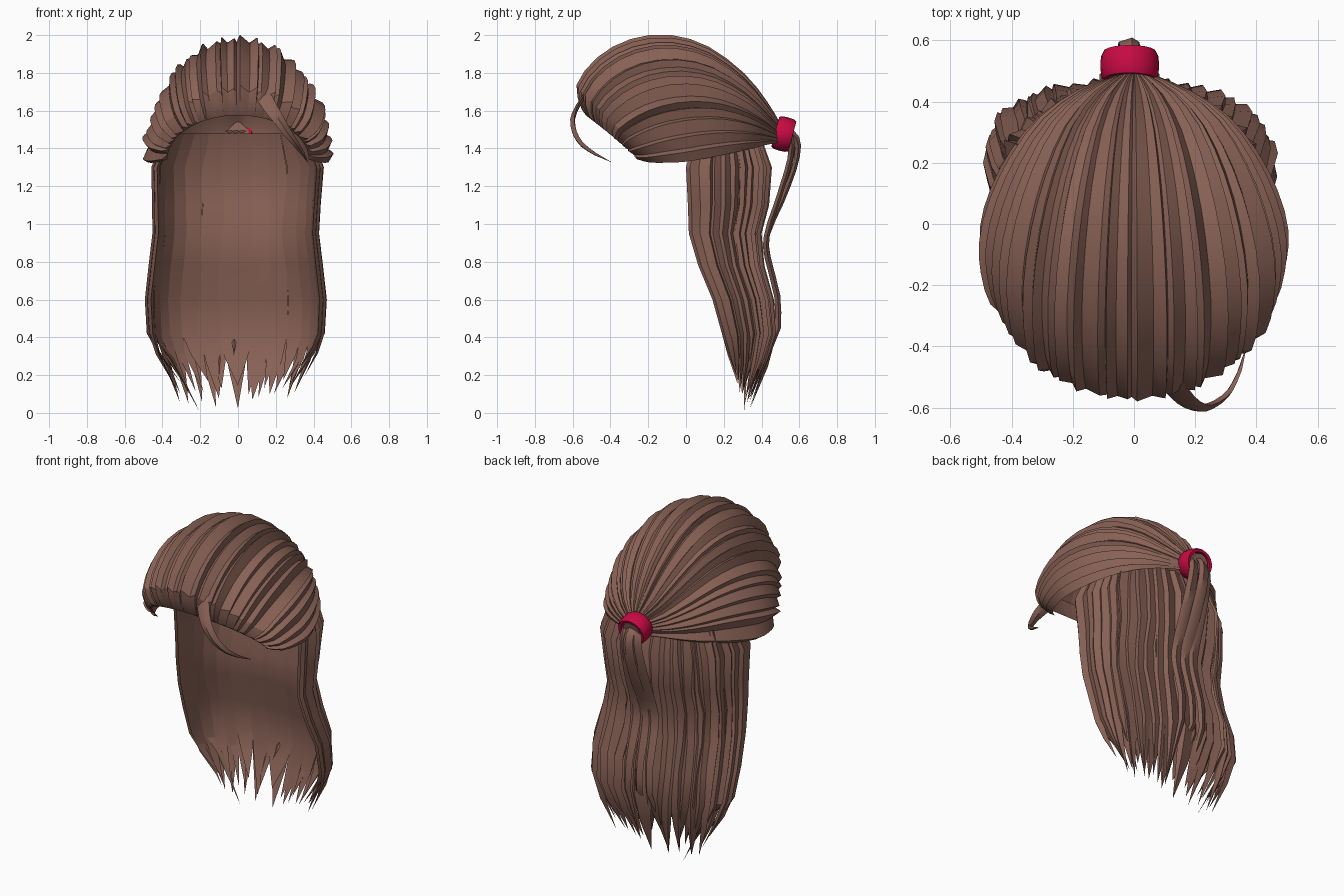
import bpy, bmesh, math, random
from mathutils import Vector as V, Matrix

if "Cube" in bpy.data.objects:
    bpy.data.objects.remove(bpy.data.objects["Cube"])

random.seed(11)


def material(name, rgb):
    m = bpy.data.materials.new(name)
    m.diffuse_color = (*rgb, 1)
    m.use_nodes = True
    m.node_tree.nodes["Principled BSDF"].inputs["Base Color"].default_value = m.diffuse_color
    return m


BROWN = material("brown hair", (0.25, 0.122, 0.093))
RED = material("red band", (0.56, 0.003, 0.055))


def finish(bm, name, mat, angle=28):
    bmesh.ops.recalc_face_normals(bm, faces=bm.faces)
    me = bpy.data.meshes.new(name)
    bm.to_mesh(me)
    bm.free()
    me.materials.append(mat)
    ob = bpy.data.objects.new(name, me)
    bpy.context.collection.objects.link(ob)
    bpy.ops.object.select_all(action='DESELECT')
    bpy.context.view_layer.objects.active = ob
    ob.select_set(True)
    bpy.ops.object.shade_smooth_by_angle(angle=math.radians(angle))
    return ob


def smooth_path(pts):
    """Insert one curved midpoint between neighbouring points."""
    p = [V(q) for q in pts]
    p = [2 * p[0] - p[1]] + p + [2 * p[-1] - p[-2]]
    out = []
    for i in range(1, len(p) - 2):
        out += [p[i], (9 * (p[i] + p[i + 1]) - p[i - 1] - p[i + 2]) / 16]
    return out + [p[-2]]


def lock(bm, rings, tip=None):
    """Closed wedge-shaped lock of hair; each ring is (left, raised, right)."""
    vs = [[bm.verts.new(p) for p in r] for r in rings]
    n = len(vs[0])
    for a, b in zip(vs, vs[1:]):
        for i in range(n):
            j = (i + 1) % n
            bm.faces.new((a[i], a[j], b[j], b[i]))
    bm.faces.new(vs[0])
    if tip is None:
        bm.faces.new(vs[-1])
    else:
        t = bm.verts.new(tip)
        for i in range(n):
            bm.faces.new((vs[-1][i], vs[-1][(i + 1) % n], t))


# Swept-back cap: locks fan from the tie to the hairline
SIDE = smooth_path([
    (.05, .49, 1.43), (.18, .43, 1.42), (.295, .35, 1.40), (.385, .24, 1.375),
    (.445, .12, 1.35), (.477, 0, 1.33), (.472, -.09, 1.325), (.44, -.19, 1.325),
    (.375, -.25, 1.34)])
TOP = smooth_path([
    (0, .49, 1.54), (0, .42, 1.64), (0, .30, 1.78), (0, .12, 1.91), (0, -.08, 1.965),
    (0, -.29, 1.94), (0, -.46, 1.845), (0, -.565, 1.70), (0, -.53, 1.575)])


def cap_point(k, phi):
    (sx, sy, sz), (_, ty, tz) = SIDE[k], TOP[k]
    s = max(math.sin(phi), 0.0)
    f = s ** 1.1
    return V((sx * math.cos(phi), sy + (ty - sy) * f, sz + (tz - sz) * s))


bm = bmesh.new()
N = 28
cuts = [math.pi * (i + (random.uniform(-.25, .25) if 0 < i < N else 0)) / N
        for i in range(N + 1)]
for a, b in zip(cuts, cuts[1:]):
    if random.random() < .4:
        a, b = b, a
    rise = random.uniform(.02, .04)
    rings = []
    for k in range(len(SIDE)):
        l, r = cap_point(k, a), cap_point(k, b)
        m = cap_point(k, a + (b - a) * .75)
        out = (m - V((0, min(m.y, .2) * .8, 1.42))).normalized()
        h = rise * min(1, .12 + k / 10)
        rings.append((l, m + out * h, r))
    lock(bm, rings)
finish(bm, "swept_back_cap", BROWN)

# Loose back hair: U-shaped curtain (z, half width, front y, back y)
LEVELS = [(1.48, .37, .05, .365), (1.30, .44, .0, .43), (1.10, .43, .01, .415),
          (.95, .425, .015, .375), (.78, .445, .065, .39), (.60, .465, .14, .44),
          (.42, .455, .19, .455)]


def curtain_point(level, s, scale):
    z, w, yf, yb = level
    a = s * math.pi / 2
    ex, ey = (.75, .75) if s < 0 else (.85, .85)
    x = math.copysign(abs(math.sin(a)) ** ex, a) * w * scale
    y = yf + (yb - yf) * max(math.cos(a), 0) ** ey * scale
    return V((x - .014 * min(1, (1.48 - z) * 2), y, z))


def curtain(name, count, scale, low, high):
    bm = bmesh.new()
    for i in range(count):
        s0, s1 = -1 + 2 * i / count, -1 + 2 * (i + 1) / count
        s1 = min(1, s1 + .02)
        if random.random() < .4:
            s0, s1 = s1, s0
        mid = (s0 + s1) / 2
        rise = random.uniform(.014, .032)
        wave, start = random.uniform(-.016, .016), random.uniform(0, 2)
        a = mid * math.pi / 2
        out = V((math.sin(a), math.cos(a), 0))
        rings = []
        for k, lev in enumerate(LEVELS):
            d = V((wave * math.sin(k * 1.4 + start) * math.cos(a), 0, 0))
            l, r = (curtain_point(lev, s, scale) + d for s in (s0, s1))
            rings.append((l, l.lerp(r, .75) + out * rise, r))
        # narrowing end and pointed tip, drawn toward the middle
        end = curtain_point(LEVELS[-1], mid, scale)
        zt = random.uniform(low, high) + .07 * abs(mid) ** 3
        tip = V((end.x * random.uniform(.62, .82), end.y + (.29 - end.y) * .7, zt))
        if i == 2 and scale == 1:
            tip = V((-.2, .31, 0))
        c = end.lerp(tip, .45) + out * .012
        rings.append([c + (p - end) * .7 for p in rings[-1]])
        for p in rings[-1]:
            p.z = end.z + (zt - end.z) * .45
        lock(bm, rings, tip)
    finish(bm, name, BROWN)


curtain("back_hair_outer", 23, 1.0, .02, .14)
curtain("back_hair_inner", 13, .96, .04, .2)

# Ponytail locks looping out of the tie and down over the back hair
PATH = smooth_path([(0, .47, 1.49), (0, .56, 1.485), (0, .595, 1.41), (0, .57, 1.28),
                    (0, .50, 1.10), (0, .43, .94), (0, .435, .82), (0, .485, .62),
                    (0, .49, .45)])
bm = bmesh.new()
for x0, x1, inset, zt in ((-.045, -.09, .03, .2), (-.015, -.02, 0, .3),
                          (.02, .06, .035, .12)):
    rings = []
    for k, (_, y, z) in enumerate(PATH):
        t = k / (len(PATH) - 1)
        x = x0 + (x1 - x0) * t
        w = .022 + .016 * math.sin(math.pi * t)
        d = V((0, 1, .5)) if k < 6 else V((0, 1, .2))
        c = V((x, y - inset * math.sin(math.pi * min(1, t * 1.6)), z))
        rings.append((c - V((w, 0, 0)), c + V((w * .3, 0, 0)) + d * .014,
                      c + V((w, 0, 0)), c - d * .018))
    lock(bm, rings, V((x1 * 1.1, .37, zt)))
finish(bm, "ponytail", BROWN, 40)

# Curled wisp at the front hairline
WISP = smooth_path([(.13, -.53, 1.69), (.17, -.575, 1.62), (.215, -.60, 1.555),
                    (.26, -.59, 1.485), (.31, -.55, 1.42), (.345, -.48, 1.37)])
bm = bmesh.new()
rings = []
for k, c in enumerate(WISP):
    side = V((.72, .3, .62)) * .046 * (1 - k / 13)
    rings.append((c - side, c + V((0, -.013, 0)), c + side, c + V((0, .013, 0))))
lock(bm, rings, V((.37, -.39, 1.325)))
finish(bm, "front_wisp", BROWN, 40)

# Hair tie: short hollow ring with rounded rims
bm = bmesh.new()
PROFILE = [(.07, -.045), (.086, -.047), (.094, -.03), (.096, 0), (.094, .03),
           (.086, .047), (.07, .045)]
SEG = 20
M = (Matrix.Translation((-.014, .518, 1.476))
     @ Matrix.Rotation(math.radians(-105), 4, 'X'))
loops = [[bm.verts.new(M @ V((r * math.cos(t), r * .95 * math.sin(t), h)))
          for r, h in PROFILE]
         for t in (2 * math.pi * i / SEG for i in range(SEG))]
for i in range(SEG):
    a, b = loops[i], loops[(i + 1) % SEG]
    for j in range(len(PROFILE)):
        k = (j + 1) % len(PROFILE)
        bm.faces.new((a[j], a[k], b[k], b[j]))
finish(bm, "hair_tie", RED, 50)

# Gathered hair plugging the tie
bm = bmesh.new()
bmesh.ops.create_cone(bm, cap_ends=True, segments=12, radius1=.072, radius2=.06,
                      depth=.08, matrix=M)
finish(bm, "gathered_hair", BROWN, 40)
